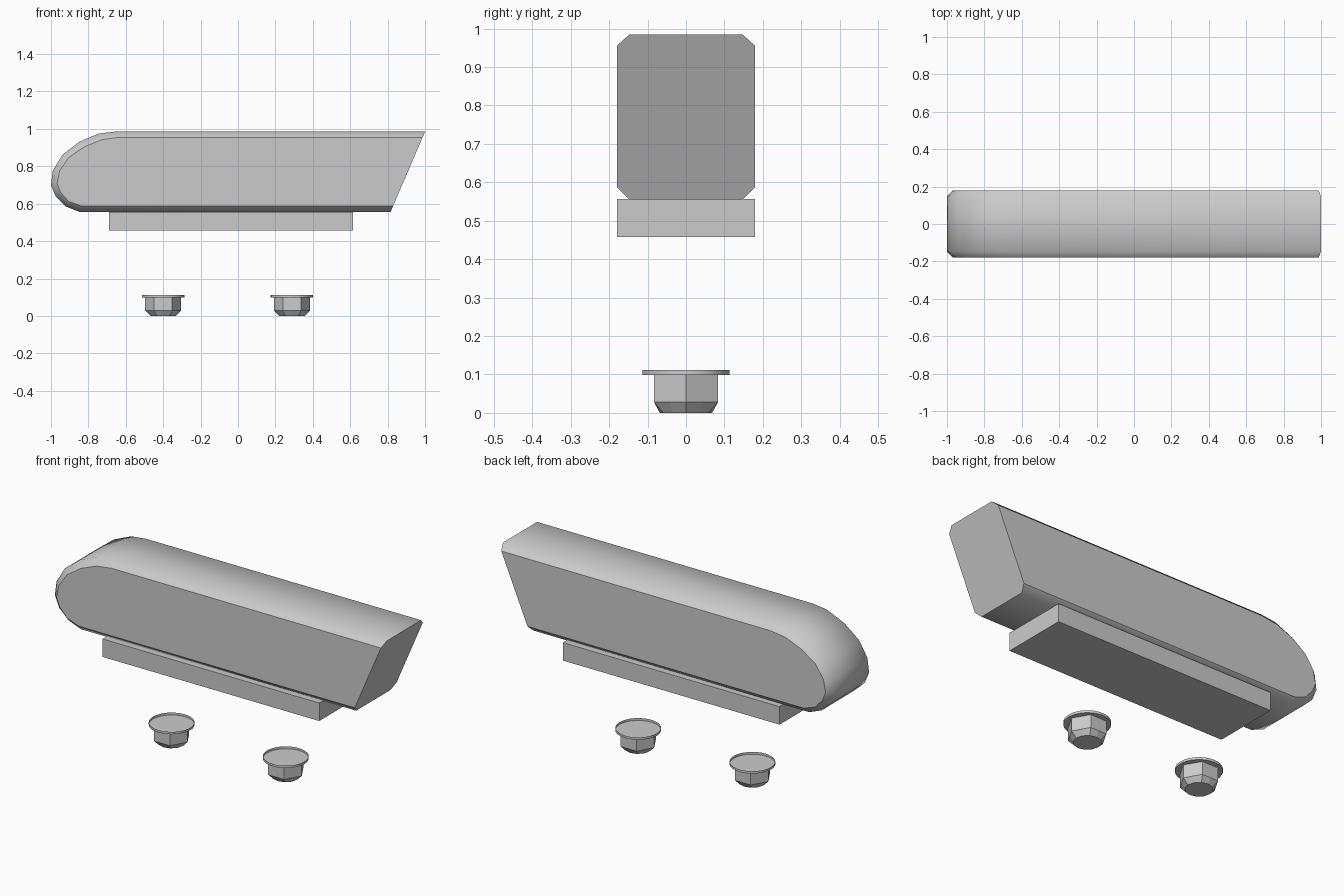
import bpy, bmesh
from math import cos, sin, pi

cube = bpy.data.objects.get("Cube")
if cube:
    bpy.data.objects.remove(cube)

grey = bpy.data.materials.new("plain grey")
grey.use_nodes = True
grey.diffuse_color = (0.6, 0.6, 0.6, 1)
grey.node_tree.nodes["Principled BSDF"].inputs["Base Color"].default_value = (0.6, 0.6, 0.6, 1)


def finish(bm, name, location=(0, 0, 0)):
    bmesh.ops.recalc_face_normals(bm, faces=bm.faces)
    mesh = bpy.data.meshes.new(name)
    bm.to_mesh(mesh)
    bm.free()
    mesh.materials.append(grey)
    obj = bpy.data.objects.new(name, mesh)
    obj.location = location
    bpy.context.collection.objects.link(obj)
    return obj


def bridge(bm, a, b):
    n = len(a)
    return [bm.faces.new((a[i], a[(i + 1) % n], b[(i + 1) % n], b[i])) for i in range(n)]


# Body: rounded nose and raked tail, with chamfered long edges
outer = [(1, .985), (-.66, .985), (-.745, .975), (-.85, .93), (-.94, .86), (-.99, .777),
         (-1, .70), (-.975, .638), (-.92, .585), (-.845, .555), (.815, .555)]
inner = [(.987, .955), (-.635, .955), (-.725, .943), (-.82, .905), (-.905, .847), (-.953, .777),
         (-.967, .708), (-.948, .66), (-.905, .612), (-.835, .587), (.829, .587)]
bm = bmesh.new()
rings = [[bm.verts.new((x, y, z)) for x, z in pts]
         for pts, y in ((inner, -.18), (outer, -.147), (outer, .147), (inner, .18))]
sides = [bm.faces.new(rings[0]), bm.faces.new(rings[-1])]
tail = []
for a, b in zip(rings, rings[1:]):
    band = bridge(bm, a, b)
    for f in band:
        f.smooth = True
    tail.append(band[-1])
for e in bm.edges:
    if any(f in sides for f in e.link_faces) or sum(f in tail for f in e.link_faces) == 1:
        e.smooth = False
finish(bm, "body")

# Flat slab under the body
bm = bmesh.new()
bmesh.ops.create_cube(bm, size=1)
bmesh.ops.scale(bm, vec=(1.305, .36, .098), verts=bm.verts)
finish(bm, "base_slab", (-.037, 0, .507))


def ring(bm, z, radius, count):
    return [bm.verts.new((radius(i) * cos(2 * pi * i / count),
                          radius(i) * sin(2 * pi * i / count), z)) for i in range(count)]


# Feet: six-sided heads tapering to a round tip, under a shallow open dish
for name, x in (("right_foot", -.4), ("left_foot", .288)):
    bm = bmesh.new()
    hexagon = lambda i: .096 * (cos(pi / 6) if i % 2 else 1)
    tip = ring(bm, 0, lambda i: .068, 12)
    low = ring(bm, .028, hexagon, 12)
    top = ring(bm, .098, hexagon, 12)
    bm.faces.new(tip)
    bm.faces.new(top)
    bridge(bm, tip, low)
    bridge(bm, low, top)
    finish(bm, name + "_head", (x, 0, 0))

    bm = bmesh.new()
    floor = ring(bm, .098, lambda i: .113, 32)
    rim = ring(bm, .111, lambda i: .113, 32)
    bm.faces.new(floor)
    for f in bridge(bm, floor, rim):
        f.smooth = True
    for e in bm.edges:
        if any(len(f.verts) > 4 for f in e.link_faces):
            e.smooth = False
    finish(bm, name + "_dish", (x, 0, 0))
